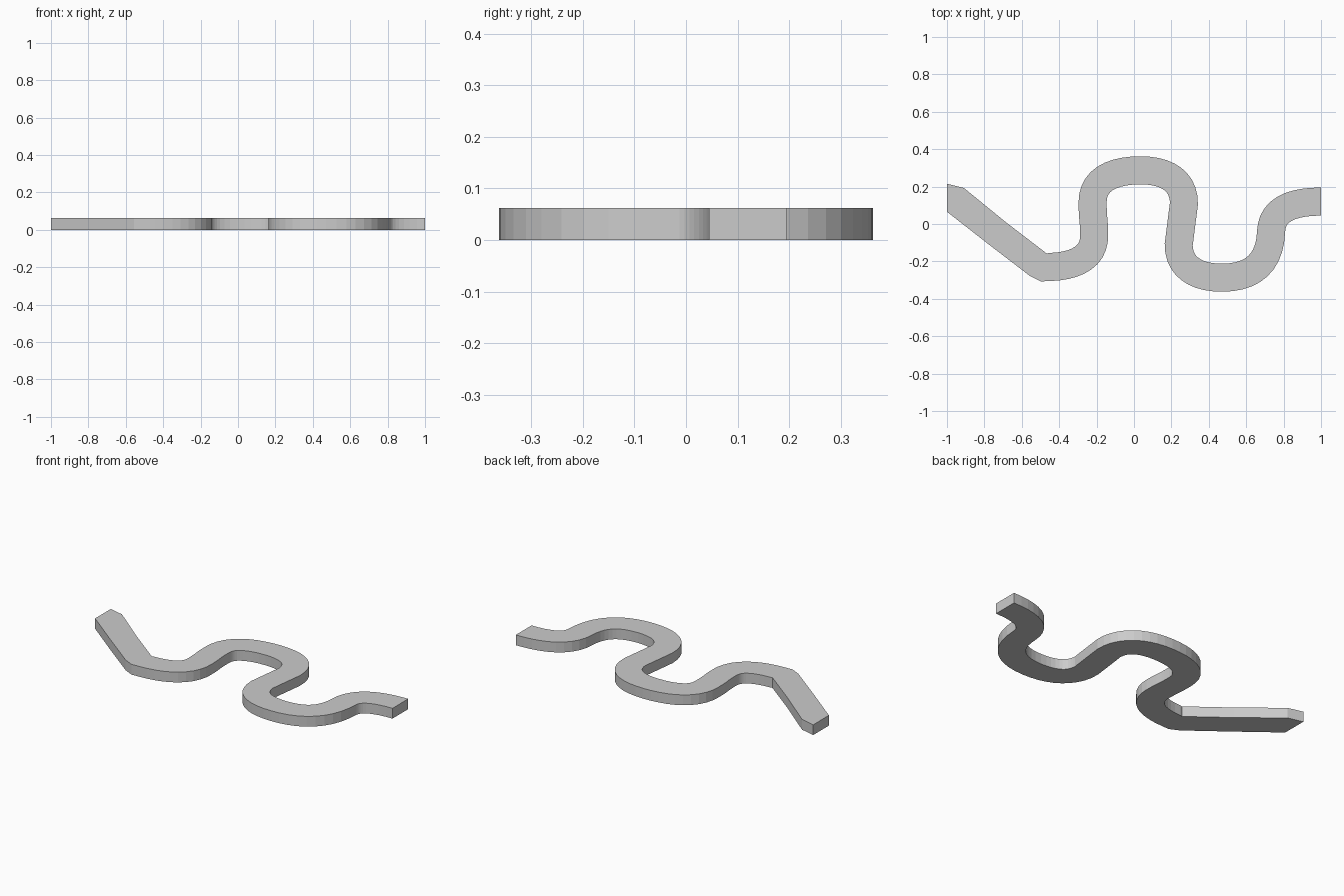
import bpy, bmesh
from math import cos, sin, radians
from mathutils import Vector
from mathutils.geometry import interpolate_bezier

if "Cube" in bpy.data.objects:
    bpy.data.objects.remove(bpy.data.objects["Cube"])

HALF_WIDTH = 0.075
THICKNESS = 0.062

# Centre line of the winding strip: x, y, heading in degrees
NODES = [
    (-0.955, 0.122, -38), (-0.51, -0.219, -38), (-0.45, -0.23, 2),
    (-0.213, -0.06, 91), (-0.221, 0.12, 90), (0.035, 0.287, 0),
    (0.267, 0.11, -90), (0.239, -0.11, -90), (0.47, -0.287, 0),
    (0.733, -0.04, 88), (1.0, 0.12, 0),
]
TENSION = 0.64


def heading(a):
    return Vector((cos(radians(a)), sin(radians(a)), 0))


# Sample smooth bends between the nodes
path = []
for i, (a, b) in enumerate(zip(NODES, NODES[1:])):
    p, q = Vector((a[0], a[1], 0)), Vector((b[0], b[1], 0))
    u, v = heading(a[2]), heading(b[2])
    h0, h1 = abs((q - p).dot(u)) * TENSION, abs((q - p).dot(v)) * TENSION
    if a[2] == b[2]:
        h0 = h1 = (q - p).length / 3
    steps = 3 if a[2] == b[2] else (3 if i == 1 else 11)
    pts = interpolate_bezier(p, p + u * h0, q - v * h1, q, steps)
    path += pts if i == 0 else pts[1:]

# Offset the centre line to both sides
left, right = [], []
for i, p in enumerate(path):
    t = (path[min(i + 1, len(path) - 1)] - path[max(i - 1, 0)]).normalized()
    if i == len(path) - 1:
        t = Vector((1, 0, 0))
    n = Vector((-t.y, t.x, 0)) * HALF_WIDTH
    left.append(p + n)
    right.append(p - n)

# Square-cut west end
left[0] = Vector((-0.91, 0.193, 0))
left.insert(0, Vector((-1, 0.215, 0)))
right[0] = Vector((-0.97, 0.042, 0))
right.insert(0, Vector((-1, 0.065, 0)))

# Solid strip
bm = bmesh.new()
lv = [bm.verts.new(p) for p in left]
rv = [bm.verts.new(p) for p in right]
faces = [bm.faces.new((rv[i], rv[i + 1], lv[i + 1], lv[i])) for i in range(len(lv) - 1)]
ext = bmesh.ops.extrude_face_region(bm, geom=faces, use_keep_orig=True)
top = [g for g in ext["geom"] if isinstance(g, bmesh.types.BMVert)]
bmesh.ops.translate(bm, verts=top, vec=(0, 0, THICKNESS))
bmesh.ops.recalc_face_normals(bm, faces=bm.faces)
mesh = bpy.data.meshes.new("winding_strip")
bm.to_mesh(mesh)
bm.free()
bpy.context.collection.objects.link(bpy.data.objects.new("winding_strip", mesh))
